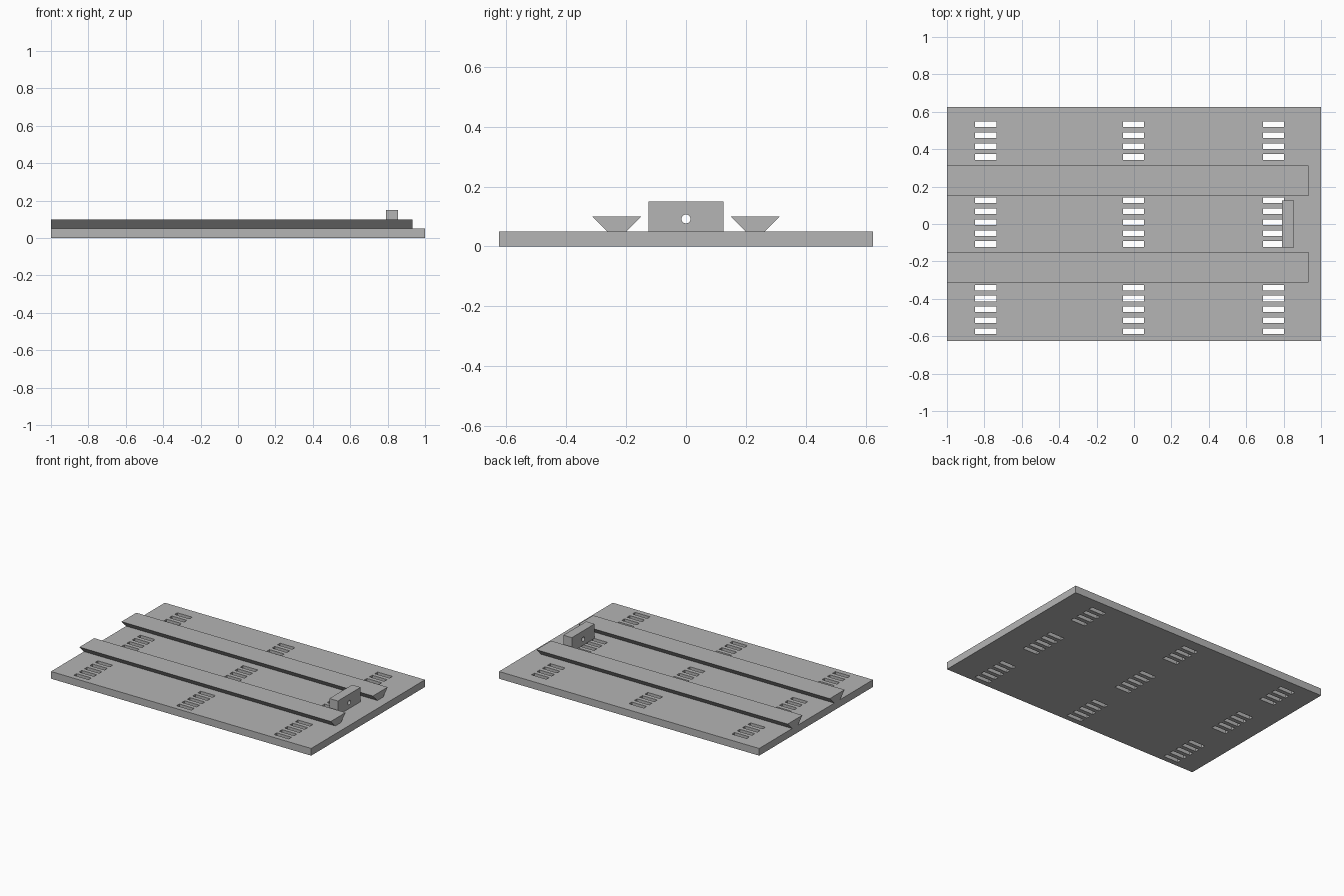
import bpy
import bmesh
from mathutils import Matrix, Vector

cube = bpy.data.objects.get("Cube")
if cube:
    bpy.data.objects.remove(cube, do_unlink=True)

metal = bpy.data.materials.new("plain grey")
metal.use_nodes = True
grey = (0.46, 0.46, 0.46, 1)
metal.diffuse_color = grey
metal.node_tree.nodes["Principled BSDF"].inputs["Base Color"].default_value = grey


def add_object(name, bm):
    bmesh.ops.recalc_face_normals(bm, faces=bm.faces)
    mesh = bpy.data.meshes.new(name)
    bm.to_mesh(mesh)
    bm.free()
    mesh.materials.append(metal)
    obj = bpy.data.objects.new(name, mesh)
    bpy.context.collection.objects.link(obj)
    return obj


def add_box(bm, low, high):
    low, high = Vector(low), Vector(high)
    place = Matrix.Translation((low + high) / 2) @ Matrix.Diagonal((*(high - low), 1))
    bmesh.ops.create_cube(bm, size=1, matrix=place)


def cut(obj, cutter):
    cutter.hide_render = True
    mod = obj.modifiers.new("cut", "BOOLEAN")
    mod.operation = "DIFFERENCE"
    mod.solver = "EXACT"
    mod.object = cutter
    bpy.context.view_layer.objects.active = obj
    bpy.ops.object.modifier_apply(modifier=mod.name)
    bpy.data.objects.remove(cutter, do_unlink=True)


# Base plate with groups of vent slots
bm = bmesh.new()
add_box(bm, (-1, -0.625, 0), (1, 0.625, 0.05))
plate = add_object("base_plate", bm)

bm = bmesh.new()
for x in (-0.793, -0.003, 0.746):
    for top_y, count in ((0.533, 4), (0.126, 5), (-0.34, 5)):
        for i in range(count):
            y = top_y - i * 0.0583
            add_box(bm, (x - 0.057, y - 0.015, -0.1), (x + 0.057, y + 0.015, 0.2))
cut(plate, add_object("slot_cutter", bm))

# Dovetail rails, wider at the top
for side, name in ((1, "back_rail"), (-1, "front_rail")):
    bm = bmesh.new()
    profile = ((0.2, 0.05), (0.2625, 0.05), (0.3125, 0.1), (0.15, 0.1))
    face = bm.faces.new([bm.verts.new((-1, side * y, z)) for y, z in profile])
    end = bmesh.ops.extrude_face_region(bm, geom=[face])["geom"]
    moved = [v for v in end if isinstance(v, bmesh.types.BMVert)]
    bmesh.ops.translate(bm, verts=moved, vec=(1.932, 0, 0))
    add_object(name, bm)

# Upright stop block with a round hole through it
bm = bmesh.new()
add_box(bm, (0.79, -0.125, 0.05), (0.855, 0.125, 0.15))
block = add_object("stop_block", bm)

bm = bmesh.new()
place = Matrix.Translation((0.82, 0, 0.092)) @ Matrix.Rotation(1.5708, 4, "Y")
bmesh.ops.create_cone(bm, cap_ends=True, segments=24, radius1=0.015,
                      radius2=0.015, depth=0.3, matrix=place)
cut(block, add_object("hole_cutter", bm))
